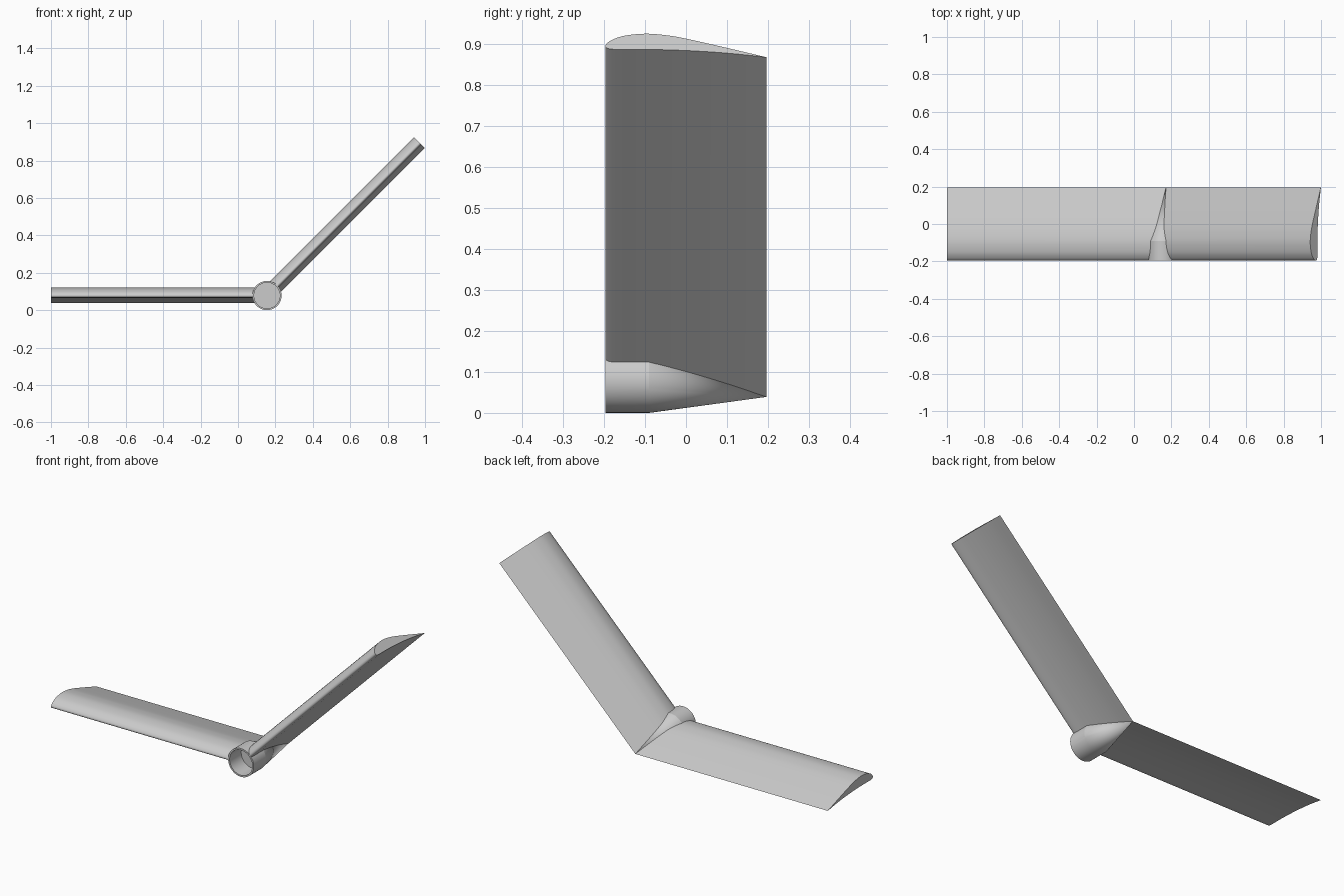
import bpy, bmesh, math
from mathutils import Vector

cube = bpy.data.objects.get("Cube")
if cube:
    bpy.data.objects.remove(cube, do_unlink=True)

# Shared dimensions
CX, CZ = 0.155, 0.078            # hub axis
R, BORE = 0.078, 0.069           # outer and bore radius
FRONT, SHOULDER, BACK = -0.196, -0.09, 0.196
FLOOR = -0.095                   # end of the bore
SPAN = 1.155
DROP = -0.039                    # trailing edge below the wing axis
MITRE = math.tan(math.radians(22.5))

gray = bpy.data.materials.new("light_gray")
gray.use_nodes = True
gray.diffuse_color = (0.6, 0.6, 0.6, 1)
gray.node_tree.nodes["Principled BSDF"].inputs["Base Color"].default_value = (0.6, 0.6, 0.6, 1)


def finish(name, bm, angle):
    bmesh.ops.recalc_face_normals(bm, faces=bm.faces)
    mesh = bpy.data.meshes.new(name)
    bm.to_mesh(mesh)
    bm.free()
    mesh.materials.append(gray)
    obj = bpy.data.objects.new(name, mesh)
    bpy.context.collection.objects.link(obj)
    bpy.ops.object.select_all(action='DESELECT')
    obj.select_set(True)
    bpy.context.view_layer.objects.active = obj
    bpy.ops.object.shade_smooth_by_angle(angle=math.radians(angle))
    return obj


def spline(points, steps=5):
    """Smooth curve through the given points."""
    p = [Vector(q) for q in points]
    p = [p[0] * 2 - p[1]] + p + [p[-1] * 2 - p[-2]]
    out = []
    for i in range(1, len(p) - 2):
        a, b, c, d = p[i - 1:i + 3]
        for k in range(steps):
            t = k / steps
            out.append(0.5 * (2 * b + (c - a) * t + (2 * a - 5 * b + 4 * c - d) * t * t
                              + (3 * b - a - 3 * c + d) * t ** 3))
    return out + [p[-2]]


# Hub: hollow socket tapering to a point where the trailing edges meet
def ring(bm, radius, y, sides=64):
    return [bm.verts.new((CX + radius * math.cos(2 * math.pi * i / sides), y,
                          CZ + radius * math.sin(2 * math.pi * i / sides)))
            for i in range(sides)]


bm = bmesh.new()
rings = [ring(bm, BORE, FLOOR), ring(bm, BORE, FRONT), ring(bm, R, FRONT), ring(bm, R, SHOULDER)]
apex = bm.verts.new((CX - DROP * MITRE, BACK, CZ + DROP))
bm.faces.new(rings[0])
for i in range(64):
    j = (i + 1) % 64
    for a, b in zip(rings, rings[1:]):
        bm.faces.new((a[i], a[j], b[j], b[i]))
    bm.faces.new((rings[-1][i], rings[-1][j], apex))
finish("hub", bm, 10)

# Wing section as (y, height), trailing edge over the top to the nose and back below
section = spline([(BACK, DROP), (0.1, -0.007), (0, 0.025), (-0.05, 0.037), (-0.1, 0.042),
                  (-0.15, 0.035), (-0.18, 0.021), (-0.193, 0.008), (FRONT, -0.002),
                  (-0.19, -0.009), (-0.17, -0.012), (-0.1, -0.012), (0, -0.016),
                  (0.1, -0.025), (BACK, DROP)])[:-1]


def root(y, n):
    """Distance from the axis at which the wing enters the hub wall."""
    t = max(0, (y - SHOULDER) / (BACK - SHOULDER))
    r = R * (1 - t)
    dn = n - DROP * t
    half = math.sqrt(max(r * r - dn * dn, 0))
    return max(MITRE * n, DROP * MITRE * t + half - 0.004 * (1 - t))


def wing(name, along, up):
    bm = bmesh.new()

    def place(s, y, n):
        return bm.verts.new((CX + along[0] * s + up[0] * n, y, CZ + along[1] * s + up[1] * n))

    inner = [place(root(y, n), y, n) for y, n in section]
    outer = [place(SPAN, y, n) for y, n in section]
    for i in range(len(section)):
        j = (i + 1) % len(section)
        bm.faces.new((inner[i], inner[j], outer[j], outer[i]))
    bm.faces.new(outer)
    return finish(name, bm, 35)


h = math.sqrt(0.5)
wing("level_wing", (-1, 0), (0, 1))
wing("raised_wing", (h, h), (-h, h))
